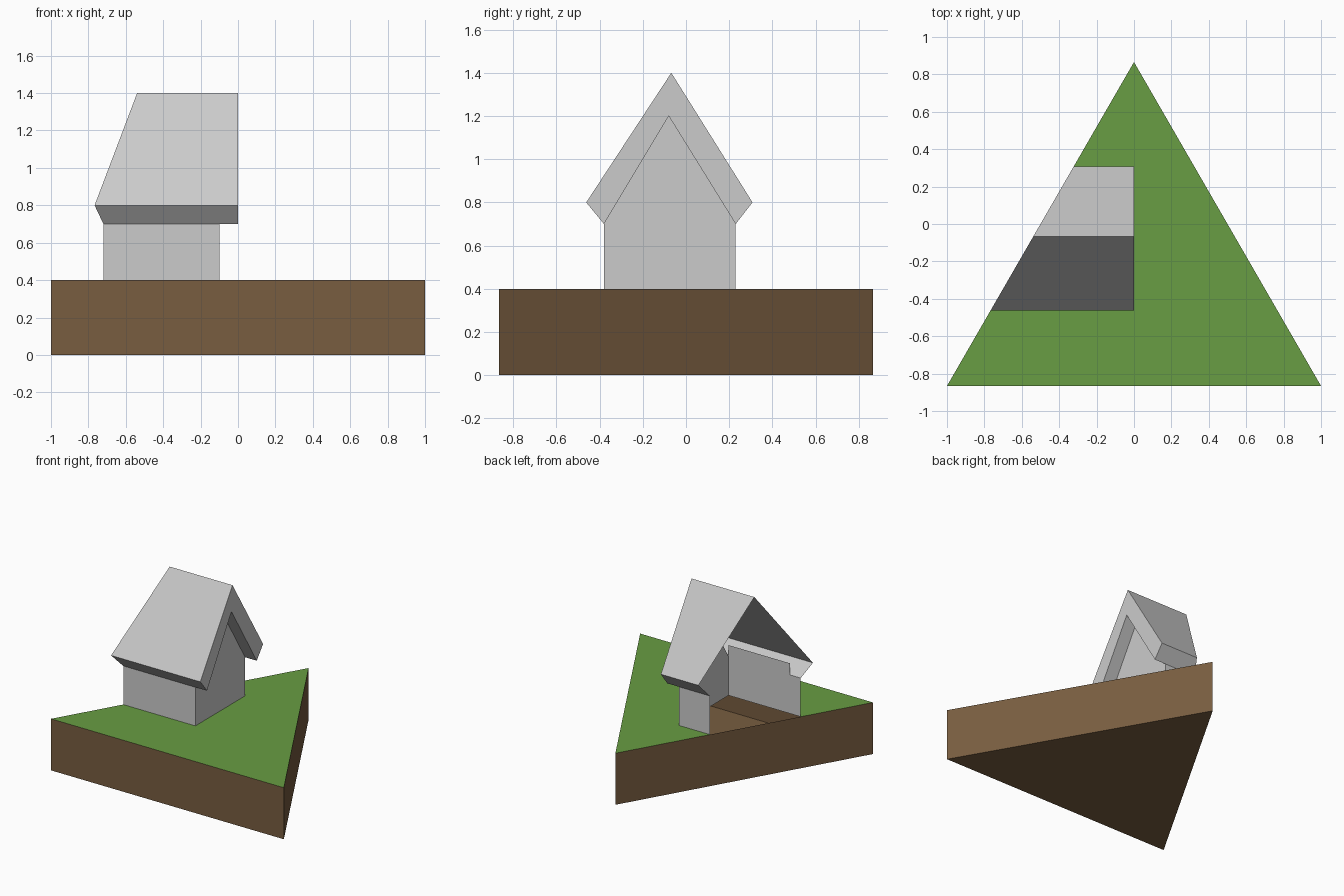
import bpy

if "Cube" in bpy.data.objects:
    bpy.data.objects.remove(bpy.data.objects["Cube"])

H = 0.866          # half depth of the triangular tile
TOP = 0.4          # tile height
WALL_X = -0.1      # gable wall plane


def cut_x(y):
    """x of the tile's left edge, where the house is sliced."""
    return (y + H) / (2 * H) - 1


def material(name, rgb):
    m = bpy.data.materials.new(name)
    m.diffuse_color = (*rgb, 1)
    m.use_nodes = True
    m.node_tree.nodes["Principled BSDF"].inputs["Base Color"].default_value = m.diffuse_color
    return m


def sheet(name, verts, faces, mat=None):
    me = bpy.data.meshes.new(name)
    me.from_pydata(verts, [], faces)
    if mat:
        me.materials.append(mat)
    ob = bpy.data.objects.new(name, me)
    bpy.context.collection.objects.link(ob)
    return ob


def strip(name, profile, left, right):
    """Sweep an open (y, z) profile along x from left(y) to right."""
    n = len(profile)
    verts = [(left(y), y, z) for y, z in profile]
    verts += [(right, y, z) for y, z in profile]
    return sheet(name, verts, [(i, n + i, n + i + 1, i + 1) for i in range(n - 1)])


grass = material("grass", (0.138, 0.34, 0.056))
soil = material("soil", (0.188, 0.11, 0.051))

# Tile: soil sides and underside
tri = [(-1, -H), (1, -H), (0, H)]
sheet("soil_base", [(x, y, 0) for x, y in tri] + [(x, y, TOP) for x, y in tri],
      [(2, 1, 0)] + [(i, (i + 1) % 3, (i + 1) % 3 + 3, i + 3) for i in range(3)], soil)

# House profile points (y, z)
F, B = -0.38, 0.23
front_low, peak, back_low = (F, 0.7), (-0.08, 1.2), (B, 0.7)
front_eave, ridge, back_eave = (-0.462, 0.8), (-0.068, 1.4), (0.308, 0.8)

# Grass top, left open under the house
pts = tri + [(cut_x(F), F), (WALL_X, F), (WALL_X, B), (cut_x(B), B)]
sheet("grass_top", [(x, y, TOP) for x, y in pts],
      [(0, 1, 4, 3), (1, 2, 5, 4), (2, 6, 5)], grass)

# Walls, with the gable closing the right end
strip("front_wall", [(F, TOP), front_low], cut_x, WALL_X)
strip("front_wall_top", [front_low, (F, 0.79)], lambda y: -0.627, WALL_X)
strip("back_wall", [back_low, (B, TOP)], cut_x, WALL_X)
gable = [(F, TOP), (B, TOP), back_low, peak, front_low]
sheet("gable_wall", [(WALL_X, y, z) for y, z in gable], [range(5)])

# Roof skin, overhang underside and barge faces
strip("roof", [front_low, front_eave, ridge, back_eave, back_low], cut_x, 0)
strip("roof_underside", [back_low, peak, front_low], lambda y: WALL_X, 0)
ring = [front_low, peak, back_low, back_eave, ridge, front_eave]
sheet("barge_face", [(0, y, z) for y, z in ring], [(0, 1, 4, 5), (1, 2, 3, 4)])
